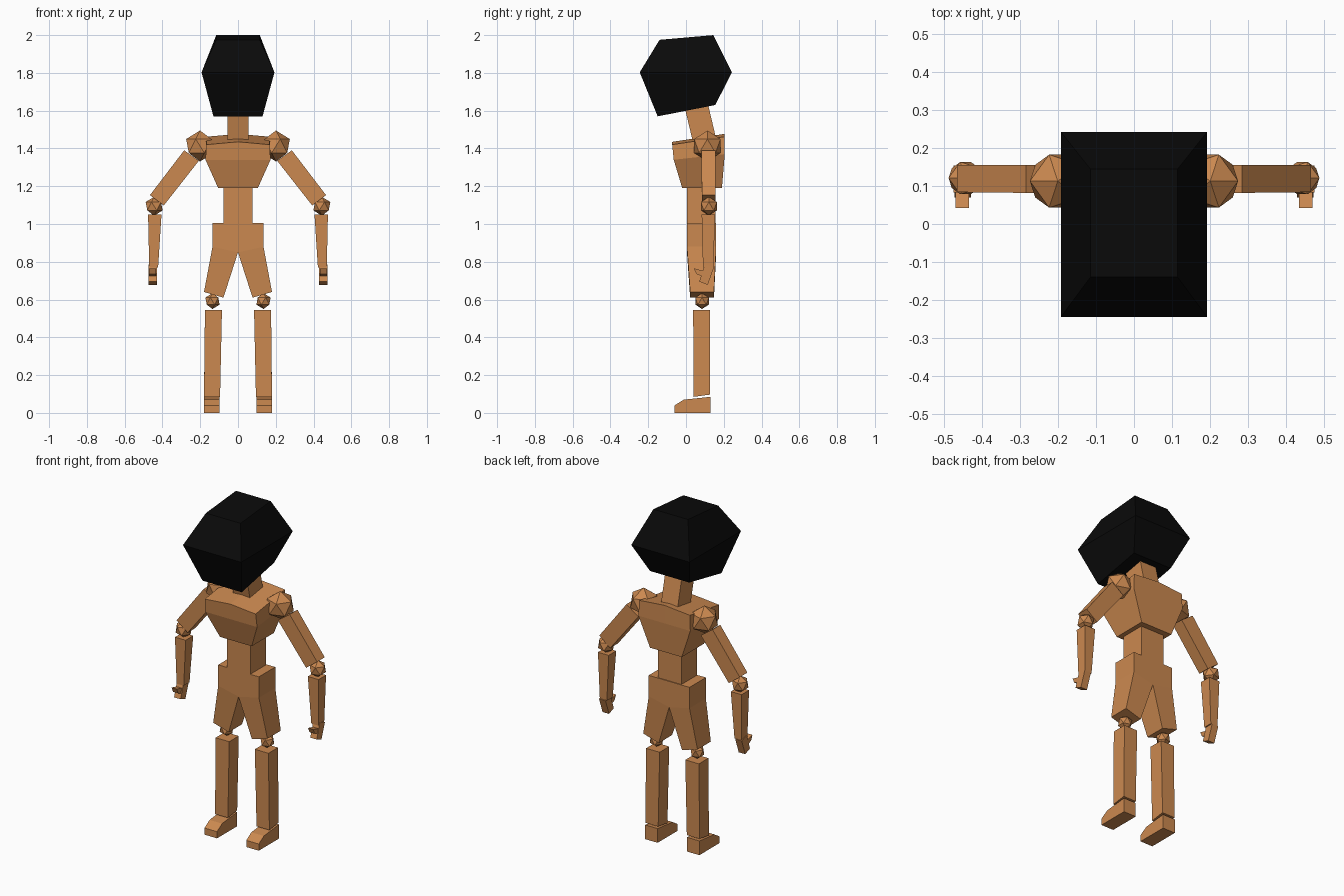
import bpy
import bmesh
from mathutils import Matrix

if "Cube" in bpy.data.objects:
    bpy.data.objects.remove(bpy.data.objects["Cube"])


def material(name, color):
    m = bpy.data.materials.new(name)
    m.diffuse_color = color
    m.use_nodes = True
    m.node_tree.nodes["Principled BSDF"].inputs["Base Color"].default_value = m.diffuse_color
    return m


SKIN = material("tan", (0.60, 0.25, 0.08, 1))
BLACK = material("black", (0.003, 0.003, 0.003, 1))


def finish(bm, name, mat=SKIN):
    """Turn a right-hand part into an object mirrored over x = 0."""
    bmesh.ops.recalc_face_normals(bm, faces=bm.faces)
    seam = [f for f in bm.faces if all(abs(v.co.x) < 1e-5 for v in f.verts)]
    bmesh.ops.delete(bm, geom=seam, context='FACES_ONLY')
    mesh = bpy.data.meshes.new(name)
    bm.to_mesh(mesh)
    bm.free()
    mesh.materials.append(mat)
    ob = bpy.data.objects.new(name, mesh)
    bpy.context.collection.objects.link(ob)
    ob.modifiers.new("mirror", 'MIRROR')


def ring(x0, x1, y0, y1, z, dx=0, dy=0):
    """Rectangle at height z, rising by dx towards x1 and dy towards y1."""
    return [(x0, y0, z), (x1, y0, z + dx),
            (x1, y1, z + dx + dy), (x0, y1, z + dy)]


def loft(name, rings, mat=SKIN):
    bm = bmesh.new()
    loops = [[bm.verts.new(p) for p in r] for r in rings]
    n = len(loops[0])
    for a, b in zip(loops, loops[1:]):
        for i in range(n):
            j = (i + 1) % n
            bm.faces.new((a[i], a[j], b[j], b[i]))
    bm.faces.new(loops[0])
    bm.faces.new(loops[-1])
    finish(bm, name, mat)


def prism(name, profile, x0, x1):
    loft(name, [[(x, y, z) for y, z in profile] for x in (x0, x1)])


def joint(name, center, radius):
    bm = bmesh.new()
    bmesh.ops.create_icosphere(bm, subdivisions=1, radius=radius,
                               matrix=Matrix.Translation(center))
    finish(bm, name)


# Head and neck
loft("head", [ring(0, 0.13, -0.15, 0.155, 1.57, dy=0.06),
              ring(0, 0.193, -0.245, 0.243, 1.803),
              ring(0, 0.115, -0.14, 0.145, 1.975, dy=0.025)], BLACK)
loft("neck", [ring(0, 0.055, 0.04, 0.16, 1.42, dy=0.03),
              ring(0, 0.055, -0.005, 0.115, 1.61, dy=0.03)])

# Torso
loft("chest", [ring(0, 0.105, -0.02, 0.19, 1.19),
               ring(0, 0.172, -0.065, 0.205, 1.34, dy=0.03),
               ring(0, 0.168, -0.073, 0.203, 1.435, dx=-0.015, dy=0.042)])
loft("abdomen", [ring(0, 0.078, 0.005, 0.155, 0.99),
                 ring(0, 0.078, 0.005, 0.155, 1.20)])
loft("hips_and_thighs", [ring(0, 0.135, 0.005, 0.16, 1.005),
                         ring(0, 0.135, 0.005, 0.16, 0.85, dx=0.03),
                         ring(0.077, 0.18, 0.022, 0.148, 0.61, dx=0.03)])

# Legs
joint("knee", (0.135, 0.085, 0.592), 0.042)
loft("shin", [ring(0.095, 0.18, 0.04, 0.128, 0.085, dy=0.012),
              ring(0.085, 0.175, 0.038, 0.128, 0.545)])
prism("foot", [(-0.06, 0), (0.13, 0), (0.13, 0.085), (-0.012, 0.07),
               (-0.06, 0.04)], 0.097, 0.18)

# Arms
joint("shoulder", (0.201, 0.113, 1.413), 0.082)
loft("upper_arm", [ring(0.207, 0.285, 0.082, 0.156, 1.335, dx=0.055),
                   ring(0.393, 0.466, 0.084, 0.156, 1.098, dx=0.055)])
joint("elbow", (0.444, 0.121, 1.094), 0.05)
loft("forearm", [ring(0.405, 0.476, 0.083, 0.154, 1.05),
                 ring(0.423, 0.47, 0.09, 0.145, 0.77)])

# Hands
prism("palm", [(0.10, 0.785), (0.148, 0.77), (0.115, 0.678),
               (0.07, 0.695)], 0.43, 0.473)
prism("thumb", [(0.042, 0.765), (0.10, 0.75), (0.09, 0.722),
                (0.055, 0.735)], 0.435, 0.47)
